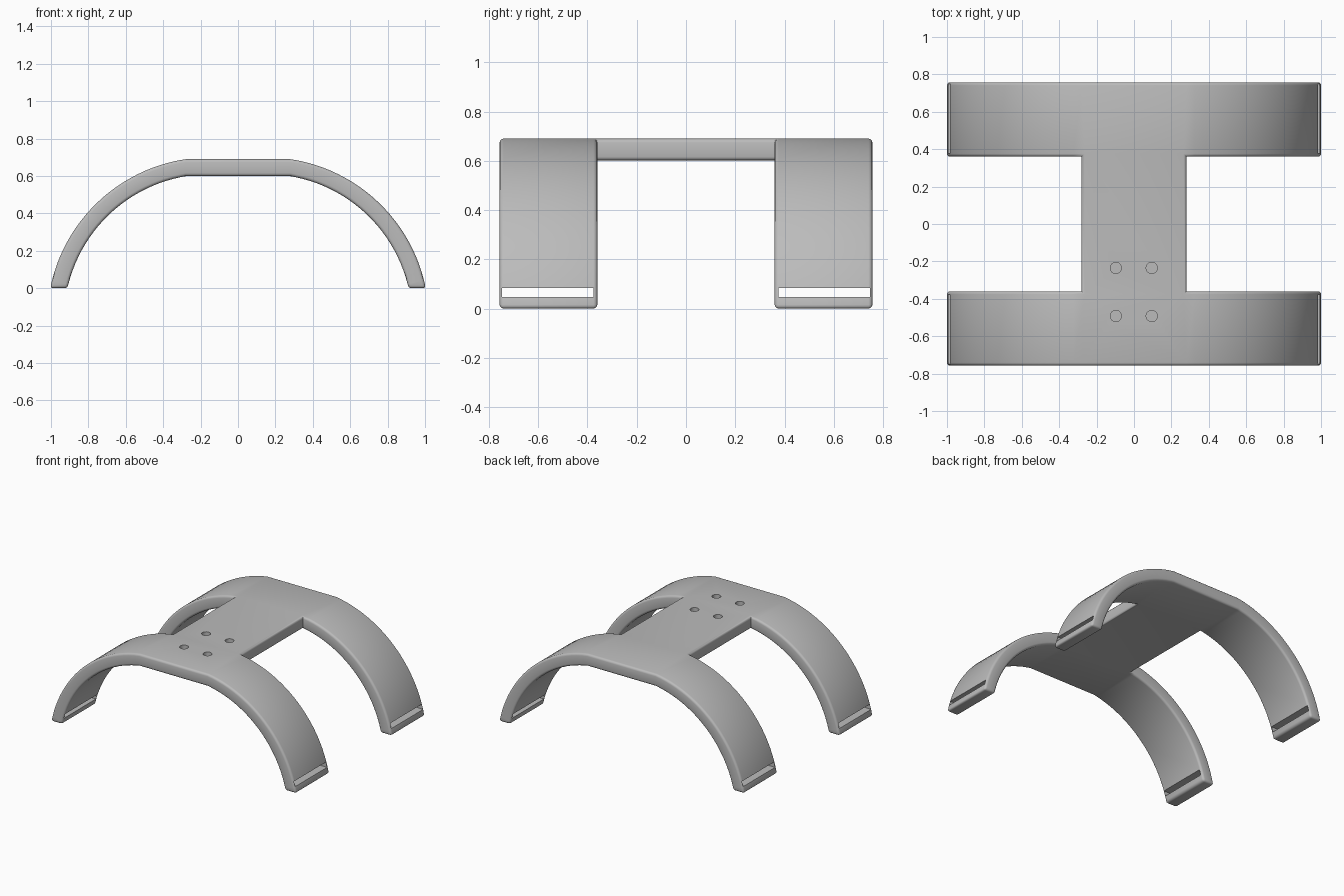
import bpy, bmesh, math

cube = bpy.data.objects.get("Cube")
if cube:
    bpy.data.objects.remove(cube, do_unlink=True)

THICK = 0.09            # plate thickness
TOP = 0.69              # height of the flat deck
DECK = 0.28             # half width of the deck
CX, CZ, R = 0.15, -0.171, 0.871   # centre and radius of the leg arcs
STEPS = 24
Y_LINES = [-0.757, -0.36, 0.36, 0.757]

grey = bpy.data.materials.new("plain grey")
grey.use_nodes = True
colour = (0.5, 0.5, 0.5, 1)
grey.diffuse_color = colour
grey.node_tree.nodes["Principled BSDF"].inputs["Base Color"].default_value = colour


def arc_x(radius, z):
    return CX + math.sqrt(radius ** 2 - (z - CZ) ** 2)


def inner_point(x, z):
    """Matching point on the underside of the plate."""
    side = math.copysign(1, x)
    if abs(x) < DECK + 0.001:
        return x, z - THICK
    if z < 0.001:
        return side * arc_x(R - THICK, 0), 0
    k = (R - THICK) / R
    return side * (CX + (abs(x) - CX) * k), CZ + (z - CZ) * k


# Outer profile: flat deck, then an arc down to each foot
start = math.acos((DECK - CX) / R)
end = math.asin(-CZ / R)
right = [(DECK, TOP)]
for i in range(1, STEPS + 1):
    a = start + (end - start) * i / STEPS
    right.append((CX + R * math.cos(a), CZ + R * math.sin(a)))
right[-1] = (arc_x(R, 0), 0)
profile = [(-x, z) for x, z in reversed(right)] + right

# H-shaped sheet: two arched straps joined by the deck
bm = bmesh.new()
grid = [[bm.verts.new((x, y, z)) for y in Y_LINES] for x, z in profile]
for i in range(len(profile) - 1):
    for j in range(3):
        if j != 1 or i == STEPS:
            bm.faces.new((grid[i][j], grid[i + 1][j], grid[i + 1][j + 1], grid[i][j + 1]))
bmesh.ops.delete(bm, geom=[v for v in bm.verts if not v.link_faces], context='VERTS')

# Thicken the sheet
new = bmesh.ops.extrude_face_region(bm, geom=bm.faces[:], use_keep_orig=True)["geom"]
for v in new:
    if isinstance(v, bmesh.types.BMVert):
        v.co.x, v.co.z = inner_point(v.co.x, v.co.z)
bmesh.ops.recalc_face_normals(bm, faces=bm.faces[:])

# Round the outside edges
edges = [e for e in bm.edges if e.is_manifold and e.calc_face_angle_signed() > 0.6]
bmesh.ops.bevel(bm, geom=edges, offset=0.016, offset_type='OFFSET', segments=3,
                profile=0.5, affect='EDGES', clamp_overlap=False)
mesh = bpy.data.meshes.new("double_arch_bracket")
bm.to_mesh(mesh)
bm.free()
bracket = bpy.data.objects.new("double_arch_bracket", mesh)
bpy.context.collection.objects.link(bracket)
mesh.materials.append(grey)

# Cutters: strap slots in the feet and blind screw holes in the deck
cutters = []
for y in (-0.562, 0.562):
    for x in (-0.95, 0.95):
        bpy.ops.mesh.primitive_cube_add(size=1, location=(x, y, 0.065))
        bpy.context.object.scale = (0.4, 0.372, 0.036)
        cutters.append(bpy.context.object)
for x in (-0.097, 0.095):
    for y in (-0.235, -0.492):
        bpy.ops.mesh.primitive_cylinder_add(vertices=32, radius=0.03, depth=0.1,
                                            location=(x, y, TOP + 0.01))
        cutters.append(bpy.context.object)

bpy.ops.object.select_all(action='DESELECT')
bracket.select_set(True)
bpy.context.view_layer.objects.active = bracket
for c in cutters:
    c.hide_render = True
    mod = bracket.modifiers.new("cut", 'BOOLEAN')
    mod.operation = 'DIFFERENCE'
    mod.solver = 'EXACT'
    mod.object = c
    bpy.ops.object.modifier_apply(modifier=mod.name)
for c in cutters:
    bpy.data.objects.remove(c, do_unlink=True)

bpy.ops.object.shade_smooth_by_angle(angle=math.radians(35))
